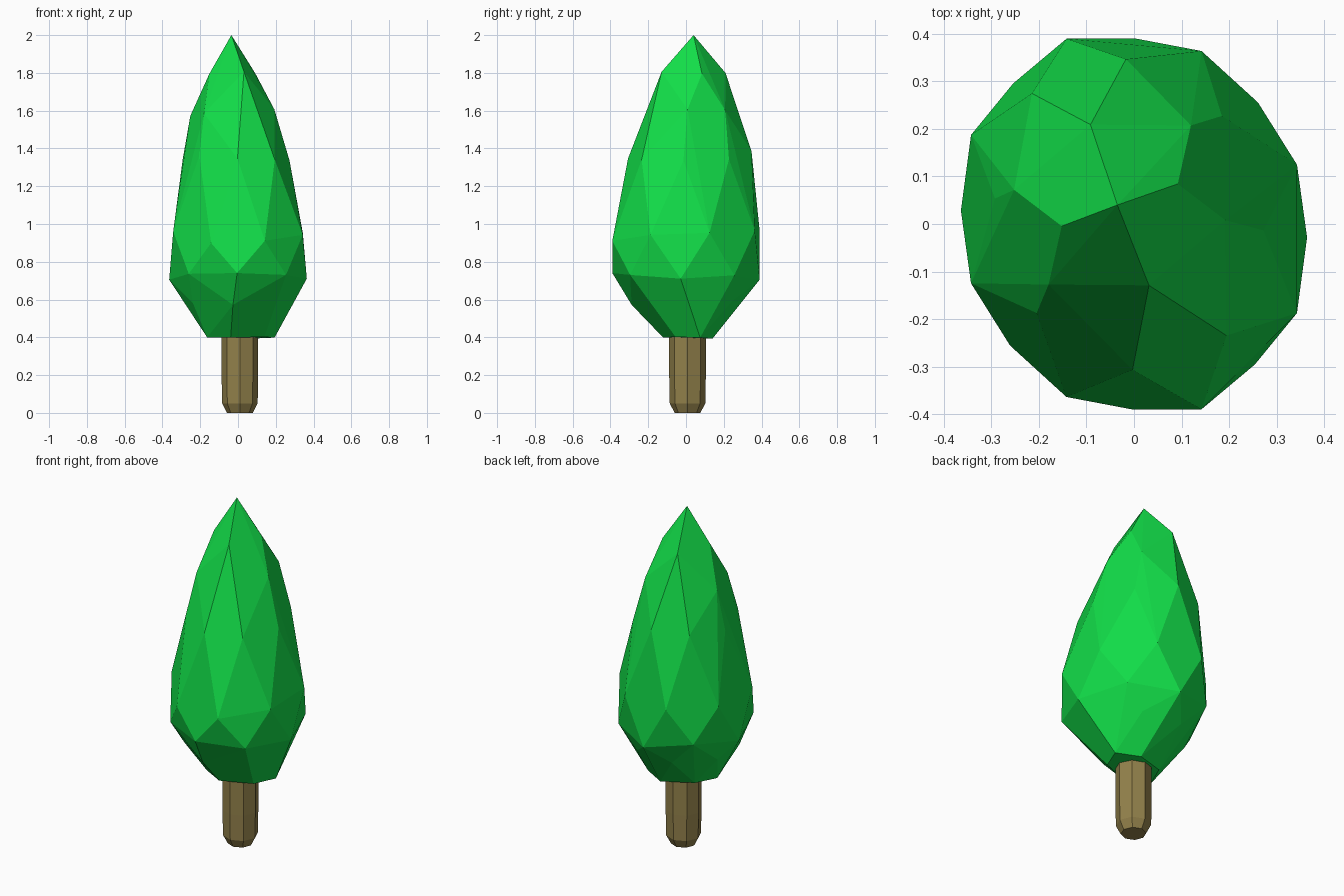
import bpy
import bmesh
import random
from math import cos, sin, radians, tau
from mathutils import Vector, Matrix

random.seed(4)

default_cube = bpy.data.objects.get("Cube")
if default_cube:
    bpy.data.objects.remove(default_cube, do_unlink=True)


def make_material(name, colour):
    material = bpy.data.materials.new(name)
    material.use_nodes = True
    material.diffuse_color = colour
    material.node_tree.nodes["Principled BSDF"].inputs["Base Color"].default_value = colour
    return material


def make_object(name, bm, material):
    bmesh.ops.recalc_face_normals(bm, faces=bm.faces)
    mesh = bpy.data.meshes.new(name)
    bm.to_mesh(mesh)
    bm.free()
    mesh.materials.append(material)
    obj = bpy.data.objects.new(name, mesh)
    bpy.context.collection.objects.link(obj)
    return obj


def ring_points(height, centre, long_radius, short_radius, count, phase, wobble):
    """Points on a level ellipse, turned to the crown's long axis."""
    turn = Matrix.Rotation(radians(110), 3, "Z")
    points = []
    for i in range(count):
        angle = radians(phase) + tau * i / count
        flat = turn @ Vector((long_radius * cos(angle), short_radius * sin(angle), 0))
        lift = random.uniform(-wobble, wobble)
        points.append(flat + Vector((centre[0], centre[1], height + lift)))
    return points


leaf_green = make_material("leaf green", (0.006, 0.72, 0.065, 1))
bark_brown = make_material("bark brown", (0.29, 0.22, 0.07, 1))

# Crown: faceted hull over staggered rings, from tip to underside
crown_rings = [
    # height, centre, long radius, short radius, count, phase, wobble
    (1.81, (-0.03, 0.04), 0.18, 0.13, 4, 0, 0.02),
    (1.59, (-0.03, 0.04), 0.15, 0.28, 4, 45, 0.02),
    (1.36, (-0.01, 0.02), 0.335, 0.275, 8, 22.5, 0.03),
    (0.93, (0, 0), 0.415, 0.365, 8, 0, 0.05),
    (0.73, (0, 0), 0.395, 0.36, 8, 22.5, 0.03),
    (0.58, (0, 0), 0.29, 0.285, 7, 0, 0.02),
    (0.40, (0.015, 0.01), 0.12, 0.19, 6, 30, 0.01),
]
crown = bmesh.new()
crown.verts.new((-0.035, 0.04, 2))
for ring in crown_rings:
    for point in ring_points(*ring):
        crown.verts.new(point)
bmesh.ops.convex_hull(crown, input=crown.verts[:])
loose = [v for v in crown.verts if not v.link_faces]
bmesh.ops.delete(crown, geom=loose, context="VERTS")
bmesh.ops.dissolve_limit(crown, angle_limit=radians(5),
                         verts=crown.verts[:], edges=crown.edges[:])
make_object("crown", crown, leaf_green)

# Trunk: eight-sided post with a tapered foot
trunk = bmesh.new()
sides = 8
levels = []
for height, radius in ((0, 0.068), (0.05, 0.094), (0.2, 0.097), (0.48, 0.097)):
    levels.append([
        trunk.verts.new((0.01 + radius * cos(tau * i / sides),
                         0.008 + radius * sin(tau * i / sides), height))
        for i in range(sides)
    ])
for lower, upper in zip(levels, levels[1:]):
    for i in range(sides):
        j = (i + 1) % sides
        trunk.faces.new((lower[i], lower[j], upper[j], upper[i]))
trunk.faces.new(levels[0])
trunk.faces.new(levels[-1])
make_object("trunk", trunk, bark_brown)
